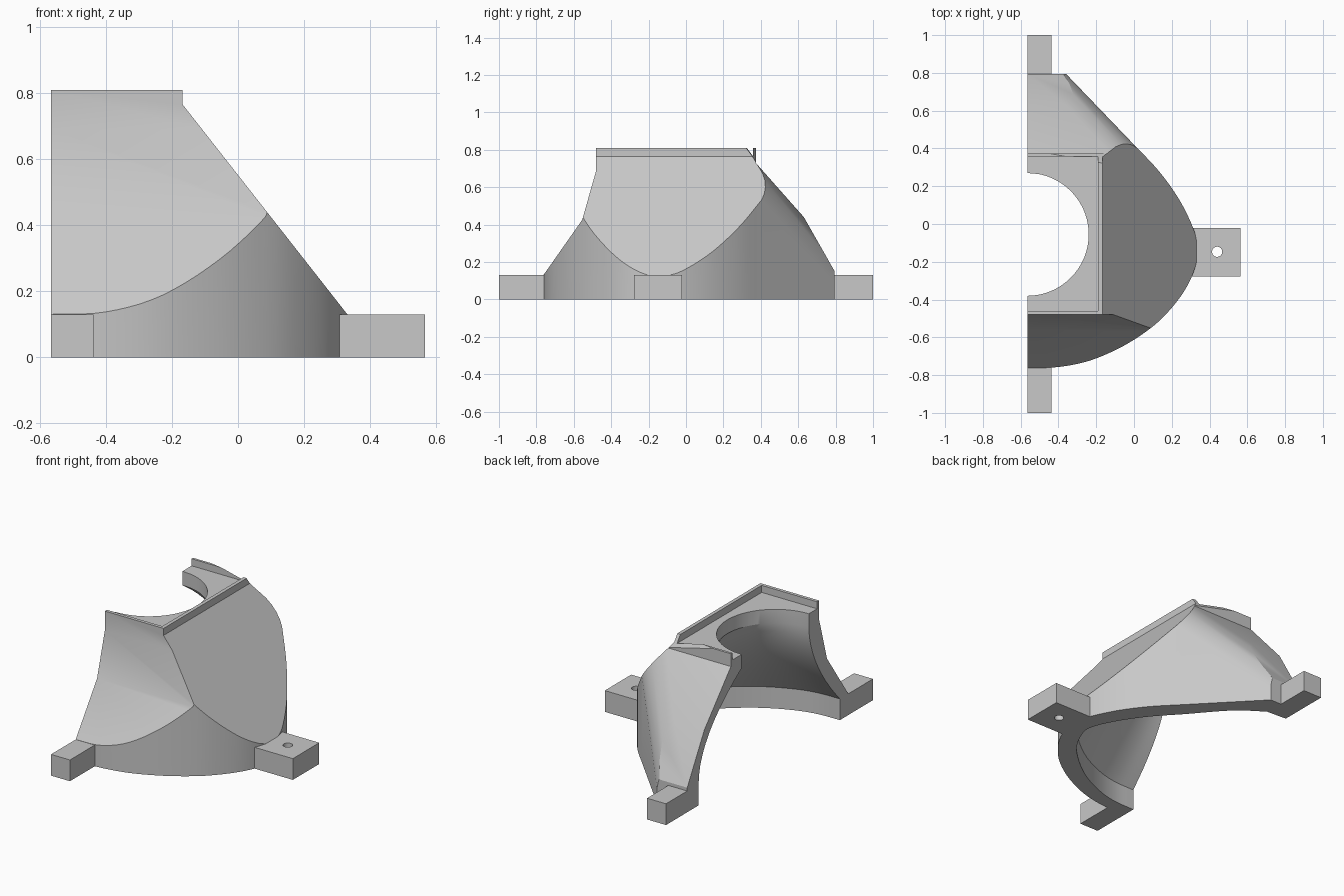
import bpy, bmesh
from mathutils import Vector

old = bpy.data.objects.get("Cube")
if old:
    bpy.data.objects.remove(old, do_unlink=True)

CUT_X = -0.565                      # flat open side of the half duct
HOLE = Vector((CUT_X, -0.055))      # centre of the round opening
HOLE_R = 0.325

grey = bpy.data.materials.new("matte_grey")
grey.use_nodes = True
colour = (0.58, 0.58, 0.58, 1)
grey.diffuse_color = colour
grey.node_tree.nodes["Principled BSDF"].inputs["Base Color"].default_value = colour


def finish(name, bm):
    bmesh.ops.recalc_face_normals(bm, faces=bm.faces)
    mesh = bpy.data.meshes.new(name)
    bm.to_mesh(mesh)
    bm.free()
    mesh.materials.append(grey)
    ob = bpy.data.objects.new(name, mesh)
    bpy.context.collection.objects.link(ob)
    return ob


def loft(name, rings):
    """Closed solid through a stack of equal-sized rings."""
    bm = bmesh.new()
    loops = [[bm.verts.new(p) for p in ring] for ring in rings]
    for a, b in zip(loops, loops[1:]):
        for i in range(len(a)):
            j = (i + 1) % len(a)
            bm.faces.new((a[i], a[j], b[j], b[i]))
    bm.faces.new(loops[0])
    bm.faces.new(loops[-1])
    return finish(name, bm)


def box(name, x0, x1, y0, y1, z0, z1):
    corners = [(x0, y0), (x1, y0), (x1, y1), (x0, y1)]
    return loft(name, [[(x, y, z) for x, y in corners] for z in (z0, z1)])


def boolean(ob, other, operation):
    mod = ob.modifiers.new(operation, "BOOLEAN")
    mod.operation, mod.solver, mod.object = operation, "EXACT", other
    bpy.context.view_layer.objects.active = ob
    bpy.ops.object.modifier_apply(modifier=mod.name)
    bpy.data.objects.remove(other, do_unlink=True)


def smooth_path(points, steps=5):
    """Catmull-Rom curve through the points."""
    pts = [Vector(p) for p in points]
    pts = [2 * pts[0] - pts[1]] + pts + [2 * pts[-1] - pts[-2]]
    out = []
    for a, b, c, d in zip(pts, pts[1:], pts[2:], pts[3:]):
        for k in range(steps):
            t = k / steps
            out.append(0.5 * (2 * b + (c - a) * t + (2 * a - 5 * b + 4 * c - d) * t ** 2
                              + (3 * b - a - 3 * c + d) * t ** 3))
    return out + [pts[-2]]


# Outer shell: plan outline, trimmed by a side profile and a front profile
plan = [Vector((CUT_X, 0.795)), Vector((-0.36, 0.795))] + smooth_path(
    [(0, 0.42), (0.125, 0.288), (0.228, 0.148), (0.298, 0.015), (0.33, -0.085), (0.33, -0.205),
     (0.278, -0.335), (0.19, -0.455), (0.09, -0.55), (-0.055, -0.645), (-0.23, -0.722),
     (-0.4, -0.757), (CUT_X, -0.762)])
duct = loft("duct_shell", [[(p.x, p.y, z) for p in plan] for z in (0, 0.808)])

side = [(-0.9, -0.065), (-0.762, 0.13), (-0.555, 0.425), (-0.48, 0.69), (-0.48, 0.9),
        (0.373, 0.9), (0.373, 0.73), (0.63, 0.44), (0.795, 0.15), (0.9, -0.04)]
boolean(duct, loft("side_profile", [[(x, y, z) for y, z in side] for x in (-1, 1)]), "INTERSECT")

front = [(-1, -0.1), (0.511, -0.1), (-0.168, 0.765), (-0.168, 0.9), (-1, 0.9)]
boolean(duct, loft("front_profile", [[(x, y, z) for x, z in front] for y in (-1, 1)]), "INTERSECT")

# Rounded shoulder between the back slope and the diagonal wall
slope_n = Vector((0, 0.29, 0.26)).normalized()
wall_n = Vector((0.375, 0.36, 0)).normalized()
radius = 0.28
axis = Vector((-0.2, 0.63, 0.44)) - (slope_n + wall_n) * radius / (1 + slope_n.dot(wall_n))
bm = bmesh.new()
bm.from_mesh(duct.data)
for k in range(1, 6):
    n = slope_n.slerp(wall_n, k / 6) if hasattr(slope_n, "slerp") else slope_n.lerp(wall_n, k / 6)
    n.normalize()
    cut = bmesh.ops.bisect_plane(bm, geom=bm.verts[:] + bm.edges[:] + bm.faces[:],
                                 plane_co=axis + n * radius, plane_no=n, clear_outer=True)
    rim_edges = [e for e in cut["geom_cut"] if isinstance(e, bmesh.types.BMEdge)]
    bmesh.ops.holes_fill(bm, edges=rim_edges)
bmesh.ops.recalc_face_normals(bm, faces=bm.faces)
bm.to_mesh(duct.data)
bm.free()

# Hollow inside: offset outline blending up into the round opening
inner = [Vector((CUT_X, 0.685))] + smooth_path(
    [(-0.43, 0.677), (-0.27, 0.56), (-0.085, 0.35), (0.05, 0.2), (0.155, 0.05), (0.225, -0.1),
     (0.22, -0.2), (0.145, -0.34), (0.025, -0.46), (-0.12, -0.565), (-0.28, -0.64),
     (-0.42, -0.675), (CUT_X, -0.68)])


def inner_ring(z, t):
    ring = []
    for p in inner:
        c = HOLE + (p - HOLE).normalized() * HOLE_R
        ty = t ** 2 if p.y > HOLE.y else 1 - (1 - t) ** 1.75
        ring.append((p.x + (c.x - p.x) * t, p.y + (c.y - p.y) * ty, z))
    first, last = ring[0], ring[-1]
    return [(-0.8, first[1], z)] + ring + [(-0.8, last[1], z)]


levels = 10
rings = [inner_ring(-0.1, 0)]
rings += [inner_ring(0.13 + 0.55 * k / levels, k / levels) for k in range(levels + 1)]
rings.append(inner_ring(0.95, 1))
boolean(duct, loft("hollow", rings), "DIFFERENCE")

# Shallow recess in the top plate that leaves a thin rim
boolean(duct, box("recess", -0.8, -0.19, -0.46, 0.358, 0.765, 0.95), "DIFFERENCE")

# Mounting feet
box("back_foot", CUT_X, -0.437, 0.79, 1, 0, 0.13)
box("front_foot", CUT_X, -0.437, -1, -0.755, 0, 0.13)

# Side tab with a screw hole
tab = box("side_tab", 0.305, 0.565, -0.277, -0.022, 0, 0.13)
bpy.ops.mesh.primitive_cylinder_add(vertices=32, radius=0.027, depth=0.5,
                                    location=(0.44, -0.147, 0.07))
boolean(tab, bpy.context.object, "DIFFERENCE")

# Smooth the curved walls, keep creases crisp
bpy.ops.object.select_all(action="DESELECT")
for ob in (duct, tab):
    ob.select_set(True)
bpy.context.view_layer.objects.active = duct
bpy.ops.object.shade_smooth_by_angle(angle=0.4)
